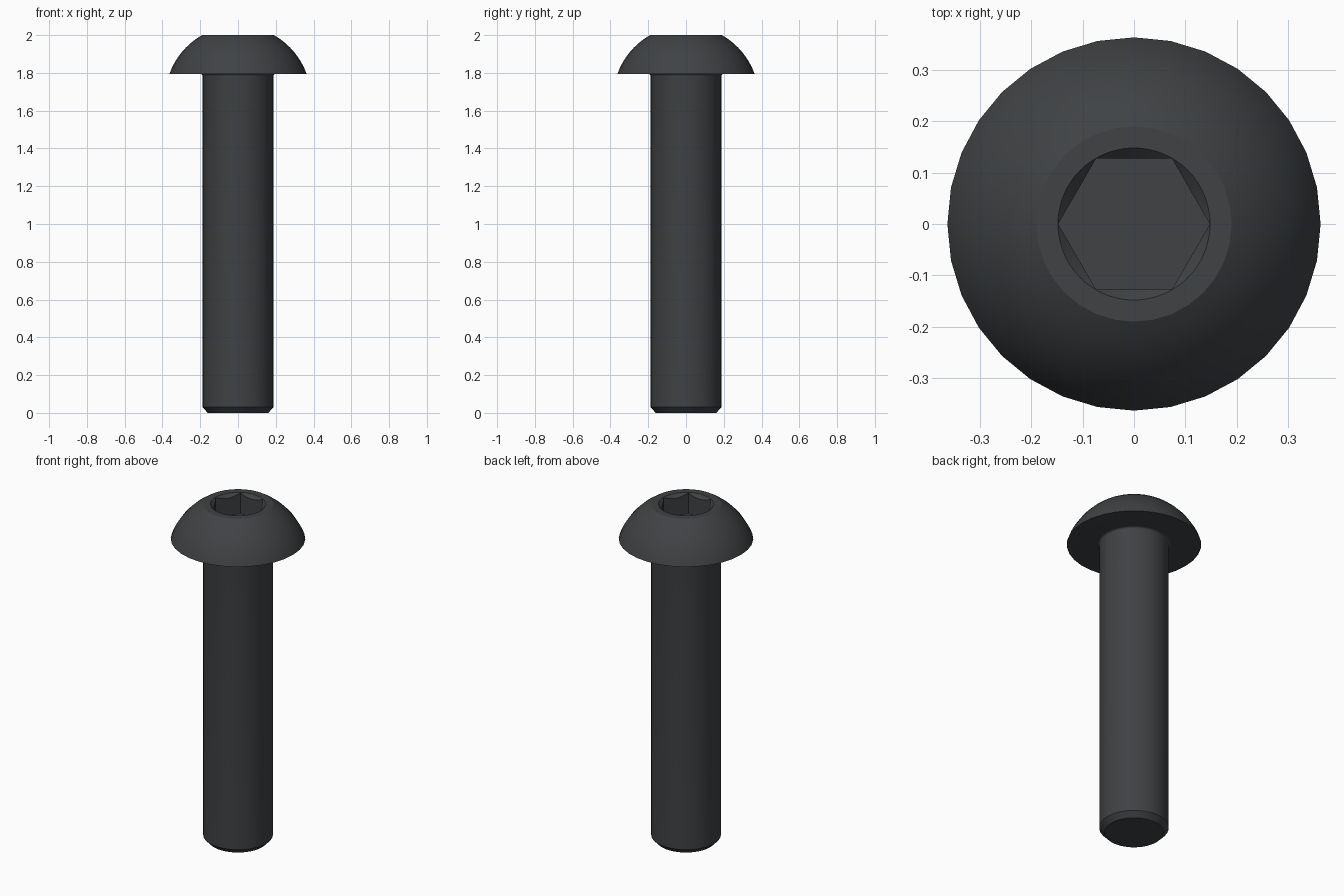
import bpy, bmesh
from math import cos, sin, pi, radians

if "Cube" in bpy.data.objects:
    bpy.data.objects.remove(bpy.data.objects["Cube"])


def lathe(name, profile, segments):
    """Closed solid of revolution from (radius, z) points, bottom to top."""
    bm = bmesh.new()
    rings = [[bm.verts.new((r * cos(2 * pi * i / segments), r * sin(2 * pi * i / segments), z))
              for i in range(segments)] for r, z in profile]
    for a, b in zip(rings, rings[1:]):
        for i in range(segments):
            j = (i + 1) % segments
            bm.faces.new((a[i], a[j], b[j], b[i]))
    bm.faces.new(rings[0][::-1])
    bm.faces.new(rings[-1])
    mesh = bpy.data.meshes.new(name)
    bm.to_mesh(mesh)
    bm.free()
    obj = bpy.data.objects.new(name, mesh)
    bpy.context.collection.objects.link(obj)
    return obj


# Shank with chamfered tip and a small fillet under the head
shank_r, head_z, fillet = 0.188, 1.795, 0.012
profile = [(0.16, 0), (shank_r, 0.03)]
for k in range(6):
    t = radians(18 * k)
    profile.append((shank_r + fillet * (1 - cos(t)), head_z - fillet * (1 - sin(t))))

# Domed head: arc centred on the axis, cut flat at the top
dome_r, dome_z = 0.386, 1.664
for k in range(11):
    t = radians(19.8 + (60.5 - 19.8) * k / 10)
    profile.append((dome_r * cos(t), dome_z + dome_r * sin(t)))
profile[-1] = (0.19, 2.0)
screw = lathe("button_head_screw", profile, 32)

# Hex socket and its conical lead-in
hex_cutter = lathe("hex_cutter", [(0.1475, 1.875), (0.1475, 2.1)], 6)
cone_cutter = lathe("lead_in_cutter", [(0.124, 1.976), (0.148, 2.0), (0.148, 2.1)], 64)
for cutter in (hex_cutter, cone_cutter):
    cutter.hide_render = True
    mod = screw.modifiers.new(cutter.name, 'BOOLEAN')
    mod.operation = 'DIFFERENCE'
    mod.solver = 'EXACT'
    mod.object = cutter

bpy.ops.object.select_all(action='DESELECT')
screw.select_set(True)
bpy.context.view_layer.objects.active = screw
for mod in list(screw.modifiers):
    bpy.ops.object.modifier_apply(modifier=mod.name)
for cutter in (hex_cutter, cone_cutter):
    bpy.data.objects.remove(cutter)

# Black oxide finish
mat = bpy.data.materials.new("dark_steel")
mat.diffuse_color = (0.05, 0.054, 0.058, 1)
mat.use_nodes = True
mat.node_tree.nodes["Principled BSDF"].inputs["Base Color"].default_value = mat.diffuse_color
screw.data.materials.clear()
screw.data.materials.append(mat)
bpy.ops.object.shade_smooth_by_angle(angle=radians(20))
